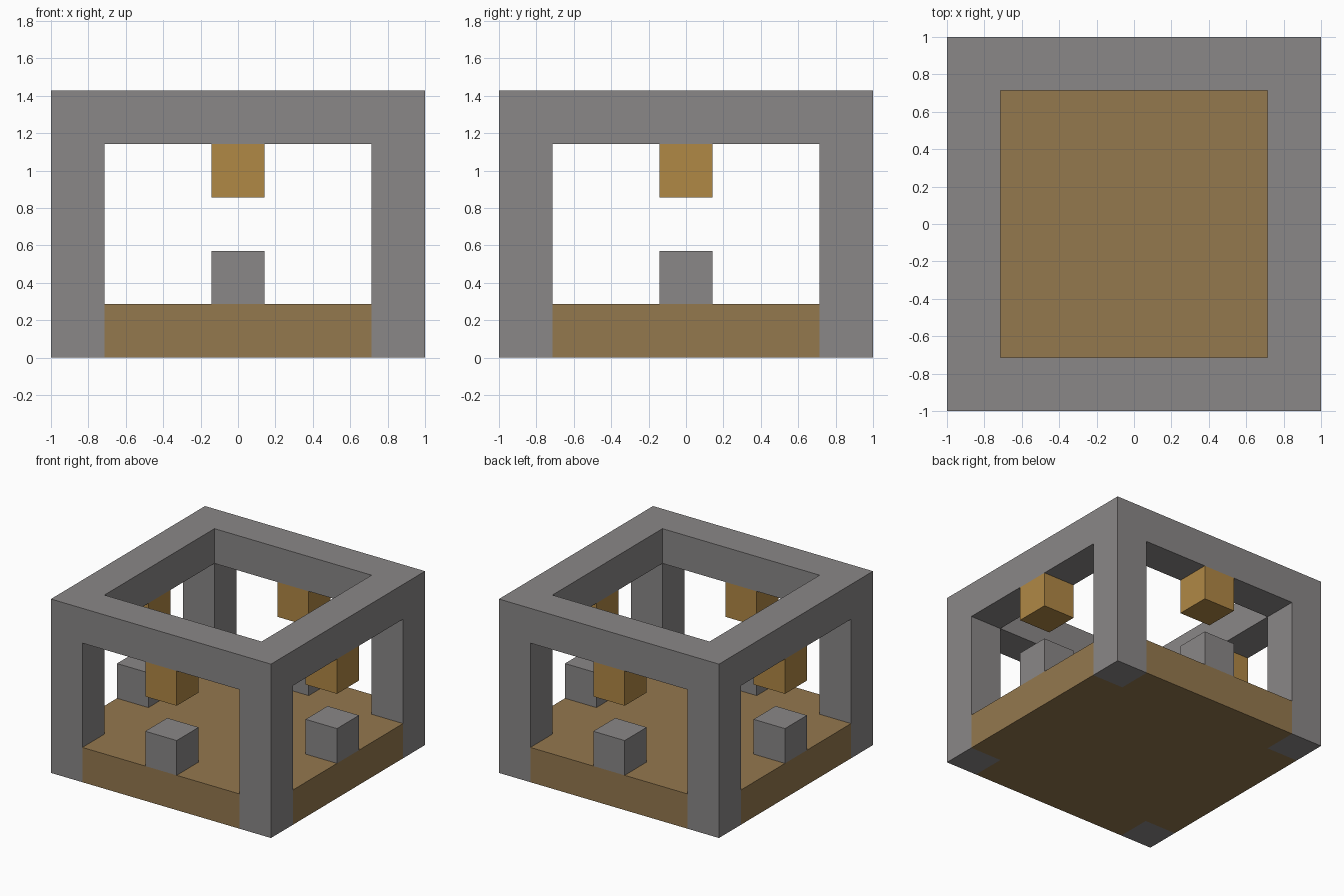
import bpy
import bmesh
from math import pi
from mathutils import Matrix, Vector

if "Cube" in bpy.data.objects:
    bpy.data.objects.remove(bpy.data.objects["Cube"], do_unlink=True)

U = 2 / 7          # one block
HALF = 3.5         # half the footprint, in blocks


def material(name, rgb):
    mat = bpy.data.materials.new(name)
    mat.use_nodes = True
    mat.diffuse_color = (*rgb, 1)
    mat.node_tree.nodes["Principled BSDF"].inputs["Base Color"].default_value = (*rgb, 1)
    return mat


STONE = material("stone grey", (0.253, 0.242, 0.242))
WOOD = material("wood brown", (0.296, 0.188, 0.076))
LAMP = material("lamp amber", (0.434, 0.246, 0.060))


def finish(name, bm, mat):
    bmesh.ops.recalc_face_normals(bm, faces=bm.faces)
    mesh = bpy.data.meshes.new(name)
    bm.to_mesh(mesh)
    bm.free()
    mesh.materials.append(mat)
    obj = bpy.data.objects.new(name, mesh)
    bpy.context.collection.objects.link(obj)
    return obj


def box(name, centre, size, mat):
    """Box measured in blocks."""
    bm = bmesh.new()
    bmesh.ops.create_cube(bm, size=U)
    bmesh.ops.scale(bm, vec=size, verts=bm.verts)
    bmesh.ops.translate(bm, vec=Vector(centre) * U, verts=bm.verts)
    return finish(name, bm, mat)


# Floor: a square slab with notched corners where the posts stand
inner = HALF - 1
corner = [(HALF, inner), (inner, inner), (inner, HALF)]
bm = bmesh.new()
outline = []
for k in range(4):
    turn = Matrix.Rotation(k * pi / 2, 3, "Z")
    outline += [bm.verts.new(turn @ Vector((x, y, 0)) * U) for x, y in corner]
base = bm.faces.new(outline)
top = bmesh.ops.extrude_face_region(bm, geom=[base], use_keep_orig=True)
bmesh.ops.translate(bm, vec=(0, 0, U),
                    verts=[g for g in top["geom"] if isinstance(g, bmesh.types.BMVert)])
finish("floor", bm, WOOD)

# Corner posts
for side_x, x in (("right", -3), ("left", 3)):
    for side_y, y in (("front", -3), ("back", 3)):
        box(f"{side_y}_{side_x}_post", (x, y, 2), (1, 1, 4), STONE)

# Top frame: square ring
bm = bmesh.new()
rings = []
for z in (4, 5):
    for r in (HALF, inner):
        rings.append([bm.verts.new(Vector((x * r, y * r, z)) * U)
                      for x, y in ((-1, -1), (1, -1), (1, 1), (-1, 1))])
low_out, low_in, high_out, high_in = rings
for a, b in ((low_out, low_in), (low_in, high_in), (high_in, high_out), (high_out, low_out)):
    for i in range(4):
        j = (i + 1) % 4
        bm.faces.new((a[i], a[j], b[j], b[i]))
finish("top_frame", bm, STONE)

# One seat block and one hanging lamp in the middle of each side
for side, x, y in (("front", 0, -3), ("back", 0, 3), ("right", -3, 0), ("left", 3, 0)):
    box(f"{side}_seat_block", (x, y, 1.5), (1, 1, 1), STONE)
    box(f"{side}_lamp", (x, y, 3.5), (1, 1, 1), LAMP)
